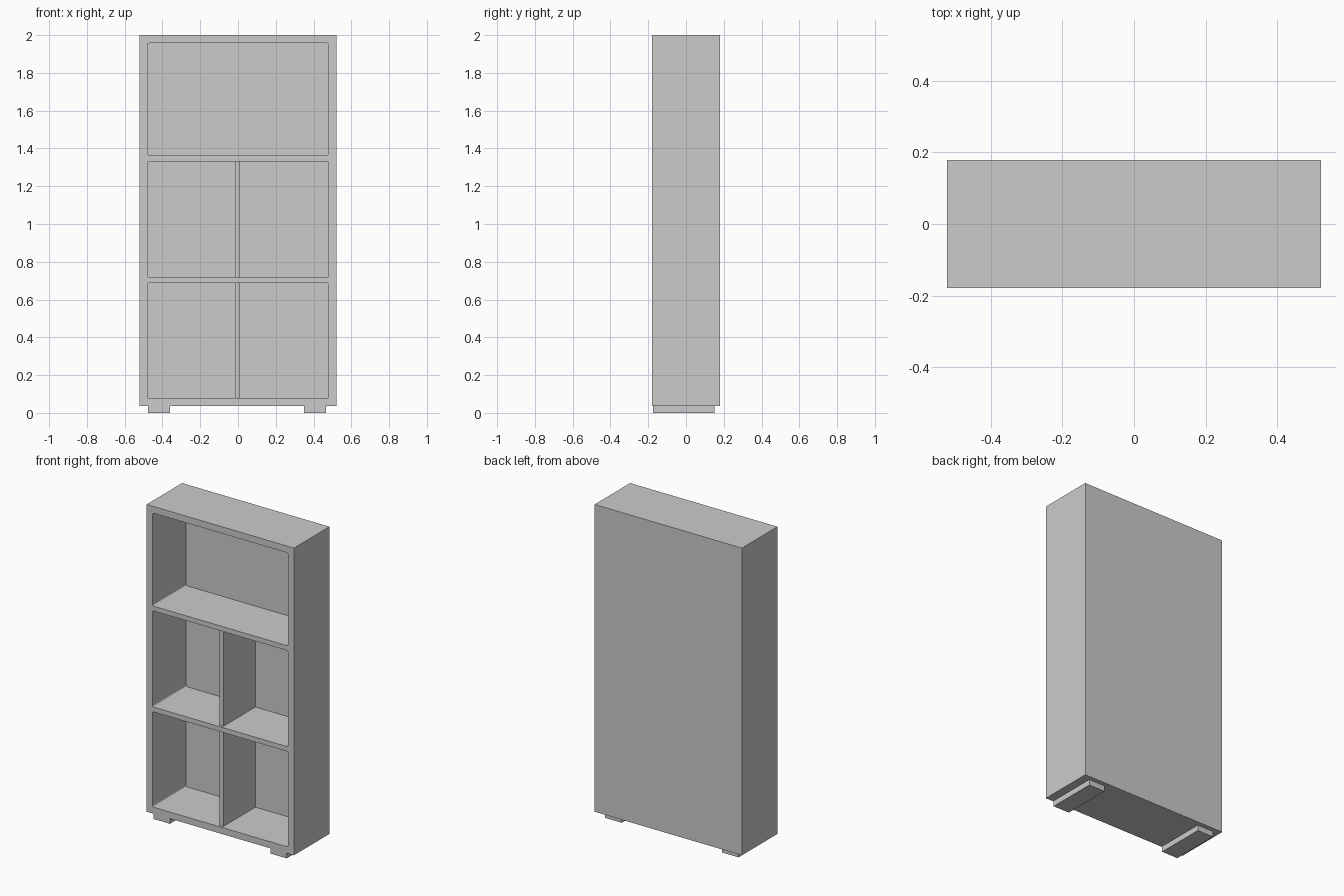
import bpy, bmesh
from mathutils import Vector

if "Cube" in bpy.data.objects:
    bpy.data.objects.remove(bpy.data.objects["Cube"])


def box(name, lo, hi, corner=0.0):
    """Box between two corners; optionally rounds the edges that run along y."""
    lo, hi = Vector(lo), Vector(hi)
    bm = bmesh.new()
    bmesh.ops.create_cube(bm, size=1)
    for v in bm.verts:
        v.co = Vector((lo[i] + (v.co[i] + 0.5) * (hi[i] - lo[i]) for i in range(3)))
    if corner:
        edges = [e for e in bm.edges
                 if abs(e.verts[0].co.y - e.verts[1].co.y) > 1e-4]
        bmesh.ops.bevel(bm, geom=edges, offset=corner, segments=4,
                        profile=0.5, affect='EDGES')
    bmesh.ops.recalc_face_normals(bm, faces=bm.faces)
    mesh = bpy.data.meshes.new(name)
    bm.to_mesh(mesh)
    bm.free()
    obj = bpy.data.objects.new(name, mesh)
    bpy.context.collection.objects.link(obj)
    return obj


W, D = 0.521, 0.179        # half width and half depth
INNER = 0.478              # half width of the compartments
BACK = 0.16                # y of the back panel's inner face
BASE = 0.036               # foot height
NICHES = [("bottom", 0.078, 0.687), ("middle", 0.718, 1.332), ("top", 1.363, 1.957)]

# Carcass with three rounded-corner compartments cut into the front
case = box("bookcase_body", (-W, -D, BASE), (W, D, 2.0))
for label, z0, z1 in NICHES:
    cutter = box(label + "_niche_cutter", (-INNER, -D - 0.1, z0), (INNER, BACK, z1), 0.008)
    cutter.hide_render = True
    mod = case.modifiers.new(label + "_niche", 'BOOLEAN')
    mod.operation = 'DIFFERENCE'
    mod.solver = 'EXACT'
    mod.object = cutter
    bpy.context.view_layer.objects.active = case
    bpy.ops.object.modifier_apply(modifier=mod.name)
    bpy.data.objects.remove(cutter)

# Upright dividers, set slightly back from the front
for label, z0, z1 in NICHES[:2]:
    box(label + "_divider", (-0.015, -D + 0.015, z0), (0.011, BACK, z1))

# Runner feet
for side, x0 in (("left", -0.476), ("right", 0.35)):
    box(side + "_foot", (x0, -0.174, 0), (x0 + 0.116, 0.15, BASE))
